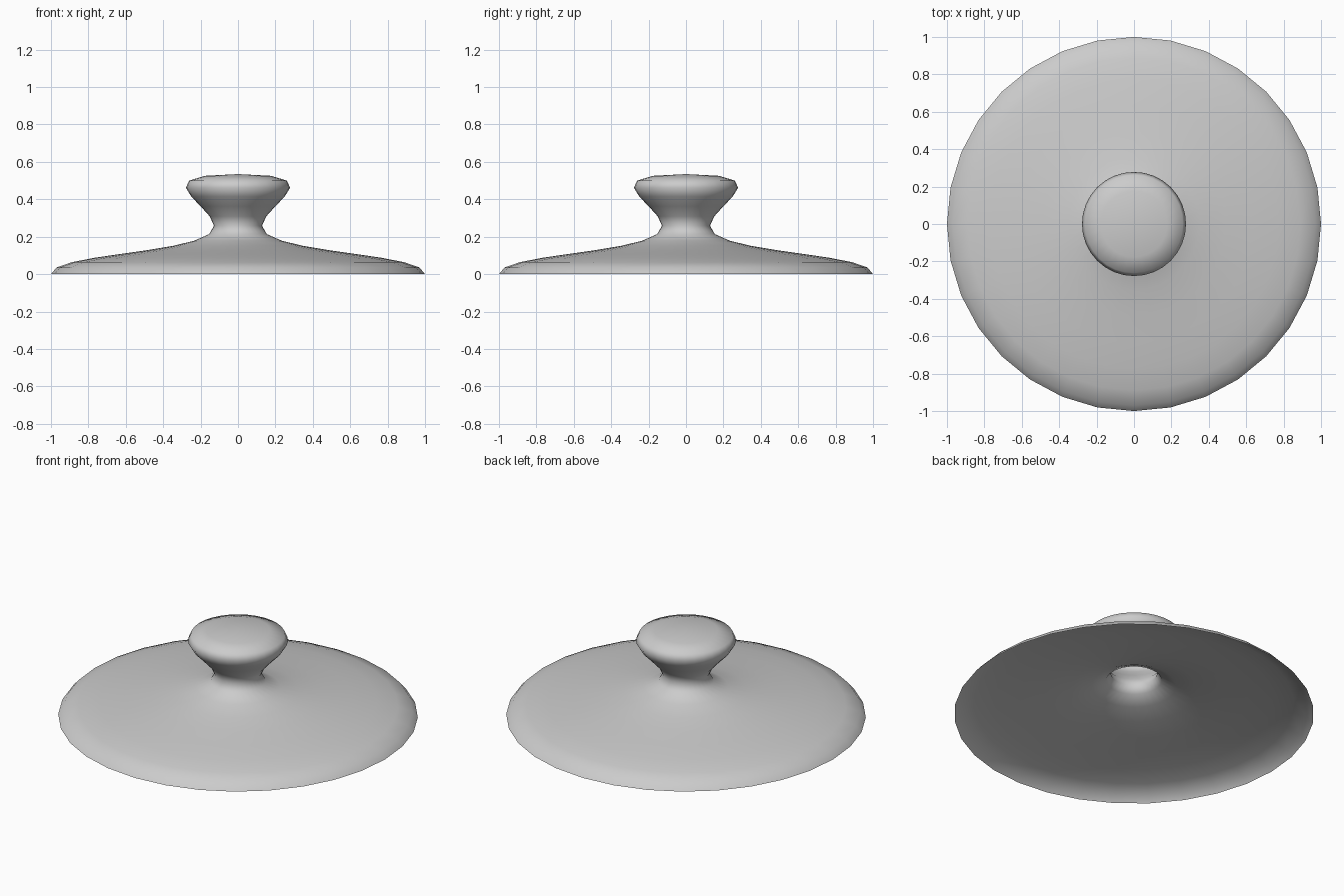
import bpy
import bmesh
import math
from mathutils import Vector, geometry

cube = bpy.data.objects.get("Cube")
if cube:
    bpy.data.objects.remove(cube, do_unlink=True)

SEGMENTS = 32
STEPS = 8

# Half profile as (radius, height) Bezier controls, sharing the neck point
NECK = (0.154, 0.214)
KNOB = [(0, 0.535), (0.615, 0.535), (0, 0.321), NECK]
LID = [NECK, (0.308, 0.107), (1, 0.107), (1, 0)]


def bezier(controls):
    points = [Vector((r, 0, z)) for r, z in controls]
    start, handle_a, handle_b, end = points
    return geometry.interpolate_bezier(start, handle_a, handle_b, end, STEPS + 1)


def make_material(name, value):
    mat = bpy.data.materials.new(name)
    mat.use_nodes = True
    colour = (value, value, value, 1)
    mat.diffuse_color = colour
    mat.node_tree.nodes["Principled BSDF"].inputs["Base Color"].default_value = colour
    return mat


def lathe(name, profile, mat):
    bm = bmesh.new()
    verts = [bm.verts.new(p) for p in profile]
    edges = [bm.edges.new(pair) for pair in zip(verts, verts[1:])]
    bmesh.ops.spin(bm, geom=verts + edges, cent=(0, 0, 0), axis=(0, 0, 1),
                   angle=math.tau, steps=SEGMENTS, use_merge=True)
    bmesh.ops.remove_doubles(bm, verts=bm.verts, dist=1e-4)
    bmesh.ops.recalc_face_normals(bm, faces=bm.faces)
    # The open shell faces outward, so its crown points up
    crown = max(bm.faces, key=lambda f: f.calc_center_median().z)
    if crown.normal.z < 0:
        bmesh.ops.reverse_faces(bm, faces=bm.faces)
    for face in bm.faces:
        face.smooth = True
    mesh = bpy.data.meshes.new(name)
    bm.to_mesh(mesh)
    bm.free()
    mesh.materials.append(mat)
    obj = bpy.data.objects.new(name, mesh)
    bpy.context.collection.objects.link(obj)
    return obj


# One thin hollow shell: domed lid flowing up into the knob
lathe("lid_with_knob", bezier(KNOB) + bezier(LID)[1:], make_material("plain grey", 0.6))
